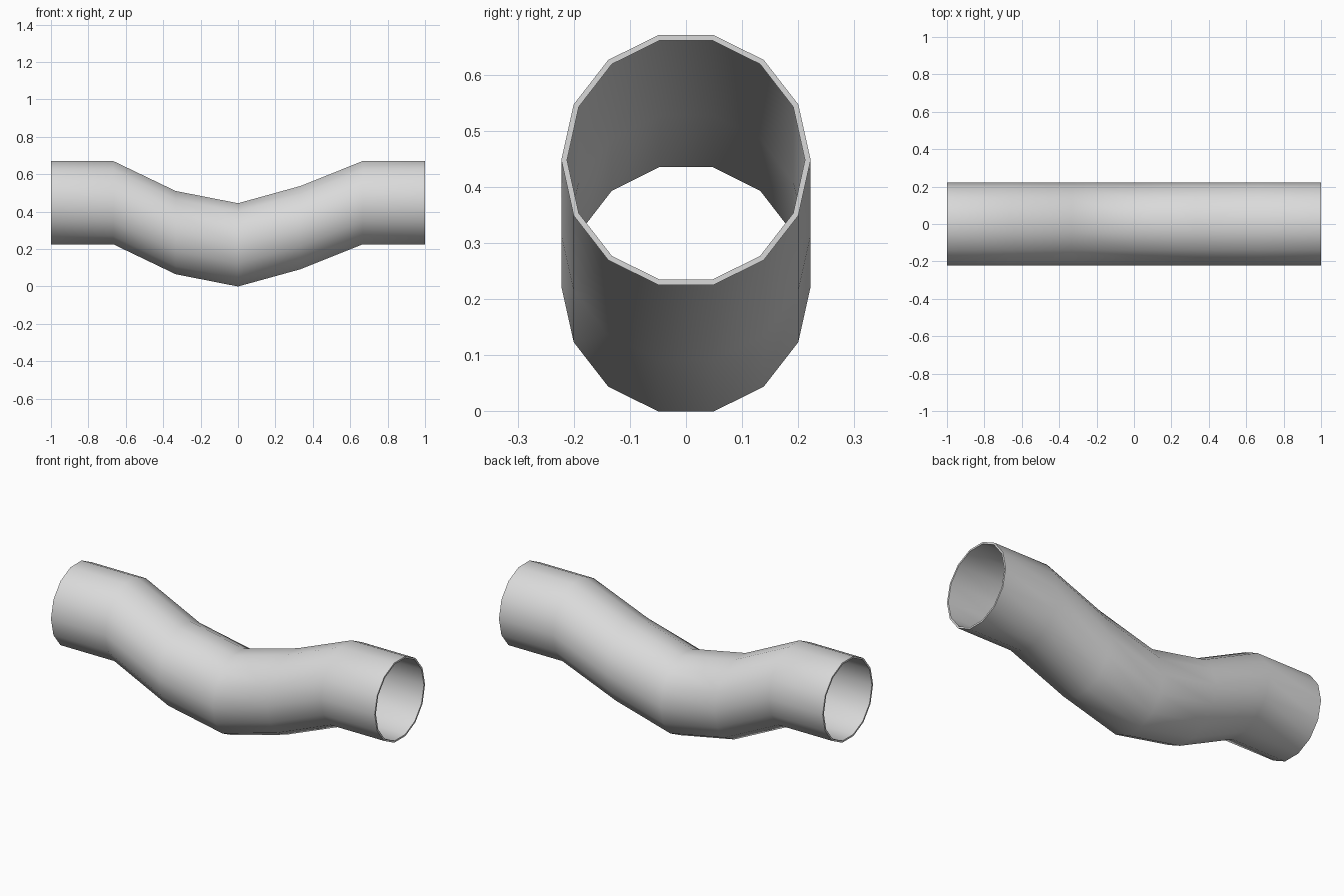
import bpy, bmesh
from math import sin, cos, pi

cube = bpy.data.objects.get("Cube")
if cube:
    bpy.data.objects.remove(cube, do_unlink=True)

SIDES = 14
OUTER = (0.2222, 0.2225)   # half width, half height
INNER = (0.212, 0.213)
# Centre line of the pipe: height at evenly spaced stations along x
HEIGHTS = [0.448, 0.448, 0.288, 0.2225, 0.3145, 0.448, 0.448]
STATIONS = [(-1 + i / 3, z) for i, z in enumerate(HEIGHTS)]

grey = bpy.data.materials.new("light_grey")
grey.use_nodes = True
colour = (0.7, 0.7, 0.7, 1)
grey.diffuse_color = colour
grey.node_tree.nodes["Principled BSDF"].inputs["Base Color"].default_value = colour


def ring(bm, x, z, size):
    """Upright ring with a flat top and bottom, stretched to the given size."""
    top = sin(2 * pi * 3 / SIDES)
    verts = []
    for k in range(SIDES):
        a = 2 * pi * k / SIDES
        verts.append(bm.verts.new((x, size[0] * cos(a), z + size[1] * sin(a) / top)))
    return verts


def bridge(bm, a, b):
    """Quads between two rings."""
    for k in range(SIDES):
        n = (k + 1) % SIDES
        bm.faces.new((a[k], a[n], b[n], b[k]))


# Bent pipe: outer wall, inner wall and the two end rims form one closed loop
bm = bmesh.new()
outer = [ring(bm, x, z, OUTER) for x, z in STATIONS]
inner = [ring(bm, x, z, INNER) for x, z in STATIONS]
loop = outer + inner[::-1]
for i, current in enumerate(loop):
    bridge(bm, current, loop[(i + 1) % len(loop)])
bmesh.ops.recalc_face_normals(bm, faces=bm.faces)

mesh = bpy.data.meshes.new("bent_pipe")
bm.to_mesh(mesh)
bm.free()
mesh.materials.append(grey)
pipe = bpy.data.objects.new("bent_pipe", mesh)
bpy.context.collection.objects.link(pipe)

# Smooth walls with crisp end rims
bpy.ops.object.select_all(action="DESELECT")
pipe.select_set(True)
bpy.context.view_layer.objects.active = pipe
bpy.ops.object.shade_smooth_by_angle(angle=pi / 4)
